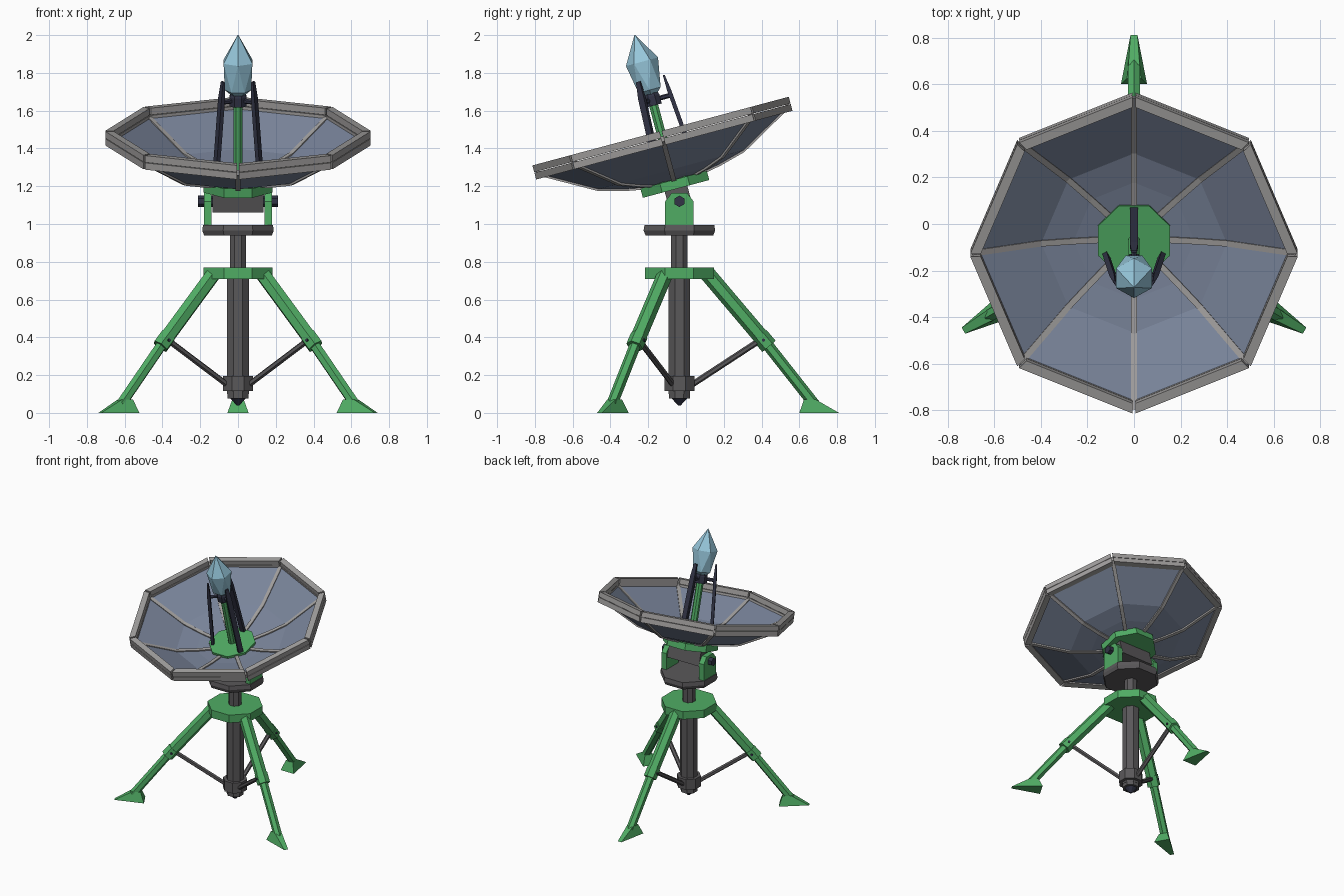
import bpy, bmesh
from math import sin, cos, pi, radians
from mathutils import Matrix, Vector

old = bpy.data.objects.get("Cube")
if old:
    bpy.data.objects.remove(old, do_unlink=True)


def material(name, *srgb):
    col = [(c / 255 / 12.92 if c < 11 else ((c / 255 + 0.055) / 1.055) ** 2.4) for c in srgb] + [1]
    m = bpy.data.materials.new(name)
    m.use_nodes = True
    m.diffuse_color = col
    m.node_tree.nodes["Principled BSDF"].inputs["Base Color"].default_value = col
    return m


GREEN = material("green paint", 80, 172, 100)
STEEL = material("dark steel", 90, 88, 90)
RIM = material("light grey metal", 160, 158, 157)
PANEL = material("blue grey panel", 122, 133, 155)
NAVY = material("navy black", 50, 52, 70)
CRYSTAL = material("pale blue", 150, 198, 218)

# Frames: the mast axis, and the tilted dish with its origin at the pivot
BASE = Matrix.Translation((0, -0.035, 0))
DISH = Matrix.Translation((0, -0.035, 1.12)) @ Matrix.Rotation(radians(15), 4, 'X')
FLAT = pi / 8


def loft(name, rings, mat, frame=BASE, caps=True, tris=False):
    """Skin a list of equal point rings."""
    bm = bmesh.new()
    rows = [[bm.verts.new(p) for p in ring] for ring in rings]
    n = len(rows[0])
    for a, b in zip(rows, rows[1:]):
        for i in range(n):
            j = (i + 1) % n
            if tris:
                bm.faces.new((a[i], a[j], b[i]))
                bm.faces.new((a[j], b[j], b[i]))
            else:
                bm.faces.new((a[i], a[j], b[j], b[i]))
    if caps:
        bm.faces.new(rows[0])
        bm.faces.new(rows[-1])
    bmesh.ops.recalc_face_normals(bm, faces=bm.faces)
    mesh = bpy.data.meshes.new(name)
    bm.to_mesh(mesh)
    bm.free()
    mesh.materials.append(mat)
    ob = bpy.data.objects.new(name, mesh)
    ob.matrix_world = frame
    bpy.context.collection.objects.link(ob)
    return ob


def ring(r, z, n=8, rot=FLAT):
    return [Vector((r * cos(rot + 2 * pi * i / n), r * sin(rot + 2 * pi * i / n), z)) for i in range(n)]


def turned(name, profile, mat, frame=BASE, n=8, rot=FLAT, **kw):
    return loft(name, [ring(r, z, n, rot) for r, z in profile], mat, frame, **kw)


def rod(name, a, b, r, mat, frame=BASE, n=6, r2=None):
    a, b = Vector(a), Vector(b)
    q = (b - a).to_track_quat('Z', 'Y')
    return loft(name, [[q @ p + a for p in ring(r, 0, n, pi / n)],
                       [q @ p + b for p in ring(r2 or r, 0, n, pi / n)]], mat, frame)


def box(name, x, y, z, mat, frame=BASE):
    return loft(name, [[(x[0], y[0], h), (x[1], y[0], h), (x[1], y[1], h), (x[0], y[1], h)]
                       for h in z], mat, frame)


def spin(frame, angle):
    return frame @ Matrix.Rotation(angle, 4, 'Z')


# Mast, foot collar and the two octagonal platforms
turned("mast", [(0.062, 0.1), (0.062, 0.72)], STEEL)
turned("mast_upper", [(0.047, 0.7), (0.047, 0.95)], STEEL)
turned("mast_collar", [(0.086, 0.115), (0.086, 0.195)], STEEL)
turned("mast_foot", [(0.06, 0.075), (0.06, 0.116)], STEEL)
turned("mast_tip", [(0.045, 0.077), (0.008, 0.04)], NAVY)
turned("tripod_platform", [(0.197, 0.71), (0.197, 0.77)], GREEN)
turned("turntable", [(0.194, 0.94), (0.205, 0.965), (0.2, 0.995)], STEEL)

# Tripod: each leg lies along local +x
for k in range(3):
    f = spin(BASE, pi / 2 + k * 2 * pi / 3)
    top, mid, low = Vector((0.15, 0, 0.735)), Vector((0.455, 0, 0.375)), Vector((0.715, 0, 0.045))
    along = (mid - top).normalized()
    rod("leg_upper", top, mid, 0.042, GREEN, f)
    rod("leg_sleeve", mid - along * 0.045, mid + along * 0.03, 0.046, GREEN, f)
    rod("leg_lower", mid, low, 0.03, GREEN, f)
    rod("leg_pin", mid + Vector((-0.01, -0.046, 0.01)), mid + Vector((-0.01, 0.046, 0.01)), 0.009, NAVY, f)
    rod("leg_brace", (0.06, 0, 0.145), (0.435, 0, 0.39), 0.016, STEEL, f)
    loft("leg_foot", [[(0.635, -0.056, 0), (0.845, -0.015, 0), (0.845, 0.015, 0), (0.635, 0.056, 0)],
                      [(0.66, -0.03, 0.072), (0.72, -0.024, 0.072),
                       (0.72, 0.024, 0.072), (0.66, 0.03, 0.072)]], GREEN, f)

# Yoke with chamfered cheeks and hexagonal pivot bolts
for s in (-1, 1):
    cheek = [(-0.075, 0.99), (0.075, 0.99), (0.075, 1.12), (0.04, 1.165), (-0.04, 1.165), (-0.075, 1.12)]
    loft("yoke_cheek", [[(s * x, y, z) for y, z in cheek] for x in (0.14, 0.18)], GREEN)
    rod("pivot_bolt", (s * 0.12, 0, 1.12), (s * 0.212, 0, 1.12), 0.03, NAVY)
box("pivot_block", (-0.135, 0.135), (-0.062, 0.062), (-0.045, 0.075), STEEL, DISH)

# Dish: mounting plate, hub, panels
turned("dish_plate", [(0.197, 0.068), (0.197, 0.118)], GREEN, DISH)
turned("dish_hub", [(0.168, 0.11), (0.168, 0.145)], GREEN, DISH)
profile = [(0.12, 0.114), (0.26, 0.14), (0.4, 0.177), (0.68, 0.335)]
panels = turned("dish_panels", profile, PANEL, DISH, rot=0, caps=False)
thick = panels.modifiers.new("thickness", 'SOLIDIFY')
thick.thickness = 0.008
thick.offset = 0

# Ribs on the corners, rim bars between them
for k in range(8):
    f = spin(DISH, k * pi / 4)
    path = profile[:-1] + [(0.692, 0.342)]
    loft("dish_rib", [[(r, -0.013, z - 0.014), (r, 0.013, z - 0.014),
                       (r, 0.013, z + 0.014), (r, -0.013, z + 0.014)] for r, z in path], RIM, f)
    for z0, z1 in ((0.308, 0.345), (0.348, 0.385)):
        ends = []
        for t in (0.012, 0.988):
            sect = []
            for r, z in ((0.705, z0), (0.705, z1), (0.66, z1), (0.66, z0)):
                a, b = Vector((r, 0, z)), Vector((r * cos(pi / 4), r * sin(pi / 4), z))
                sect.append(a.lerp(b, t))
            ends.append(sect)
        loft("rim_bar", ends, RIM, f)

# Feed: pole, collar, three struts
turned("feed_pole", [(0.026, 0.14), (0.026, 0.55)], GREEN, DISH)
turned("feed_collar", [(0.048, 0.525), (0.048, 0.575), (0.038, 0.6)], NAVY, DISH)
for k in range(3):
    f = spin(DISH, pi / 2 + k * 2 * pi / 3)
    loft("feed_strut", [[(r - t, -w, z), (r + t, -w, z), (r + t, w, z), (r - t, w, z)]
                        for r, z, t, w in ((0.138, 0.125, 0.011, 0.018), (0.1, 0.58, 0.011, 0.018),
                                           (0.093, 0.668, 0.005, 0.012))], NAVY, f)
    rod("strut_arm", (0.03, 0, 0.555), (0.1, 0, 0.555), 0.013, NAVY, f)

# Faceted crystal head, twisted between its rings
loft("feed_crystal", [ring(0.035, 0.58, 6, 0), ring(0.07, 0.61, 6, 0),
                      ring(0.088, 0.765, 6, pi / 6), ring(0.002, 0.912, 6, pi / 6)],
     CRYSTAL, DISH, tris=True)
